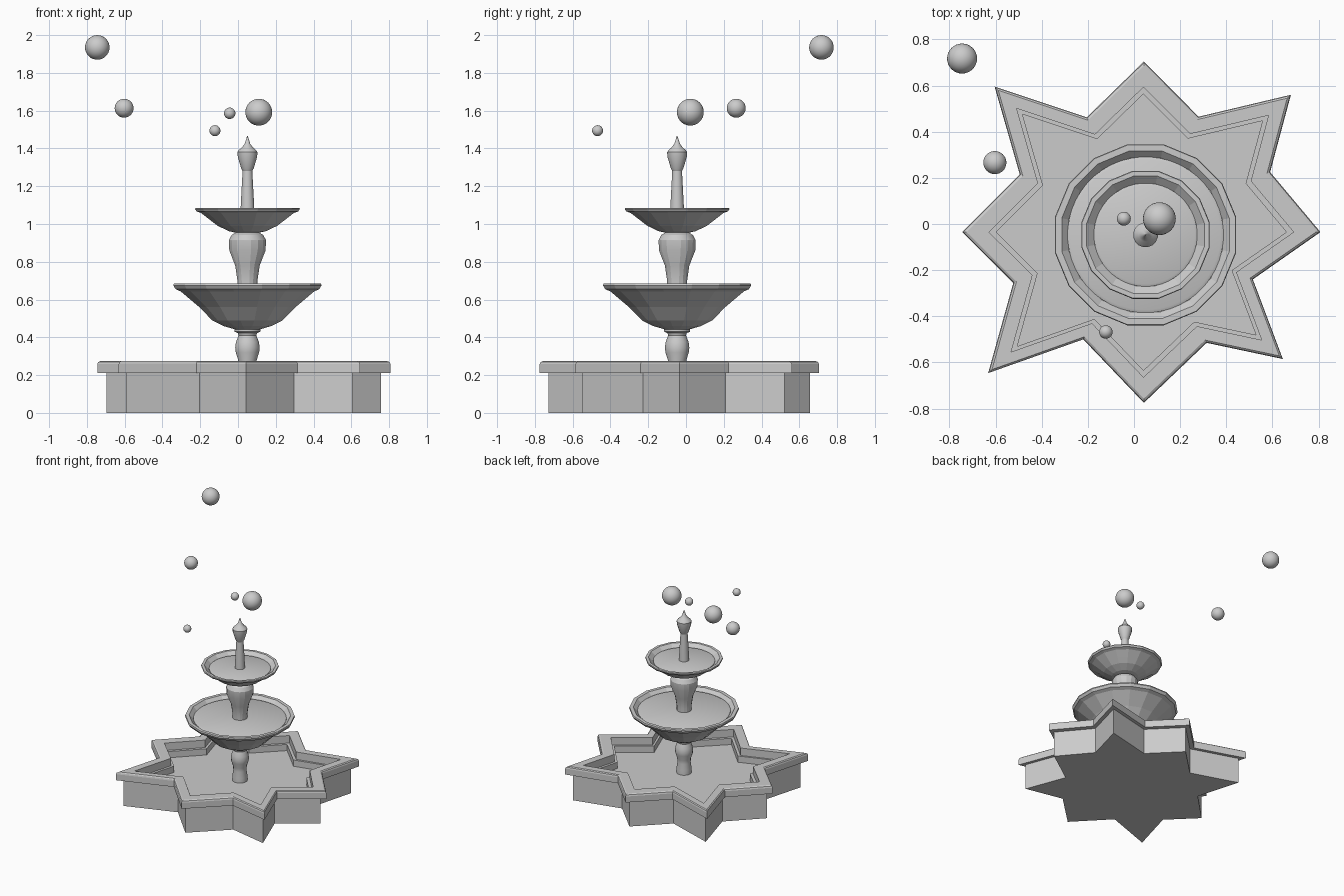
import bpy, bmesh, math

AX, AY = 0.05, -0.047      # column axis
SX, SY = 0.032, -0.035     # star centre

# outline of the eight-pointed star, tips and notches alternating
STAR = [(0.043, -0.775), (0.315, -0.515), (0.645, -0.585), (0.515, -0.24),
        (0.808, -0.035), (0.59, 0.225), (0.68, 0.56), (0.28, 0.465),
        (0.043, 0.704), (-0.205, 0.462), (-0.604, 0.595), (-0.495, 0.215),
        (-0.745, -0.035), (-0.523, -0.255), (-0.632, -0.646), (-0.22, -0.5)]


def loft(name, rings, caps=True, loop=False, smooth=None):
    """Bridge equal-length rings of points, with end caps or closed on itself."""
    bm = bmesh.new()
    vs = [[bm.verts.new(p) for p in r] for r in rings]
    n = len(vs[0])
    pairs = list(zip(vs, vs[1:])) + ([(vs[-1], vs[0])] if loop else [])
    for a, b in pairs:
        for i in range(n):
            j = (i + 1) % n
            bm.faces.new((a[i], a[j], b[j], b[i]))
    if caps and not loop:
        bm.faces.new(vs[0][::-1])
        bm.faces.new(vs[-1])
    bmesh.ops.recalc_face_normals(bm, faces=bm.faces)
    me = bpy.data.meshes.new(name)
    bm.to_mesh(me)
    bm.free()
    ob = bpy.data.objects.new(name, me)
    bpy.context.collection.objects.link(ob)
    if smooth:
        bpy.ops.object.select_all(action='DESELECT')
        ob.select_set(True)
        bpy.context.view_layer.objects.active = ob
        bpy.ops.object.shade_smooth_by_angle(angle=math.radians(smooth))
    return ob


def star(scale, z):
    return [(SX + (x - SX) * scale, SY + (y - SY) * scale, z) for x, y in STAR]


def circle(r, z, n):
    return [(AX + r * math.cos((i + 0.5) * math.tau / n),
             AY + r * math.sin((i + 0.5) * math.tau / n), z) for i in range(n)]


def lathe(name, profile, n=16, smooth=None):
    return loft(name, [circle(r, z, n) for r, z in profile], smooth=smooth)


# star-shaped pool: wall, inner ledge and floor
loft("pool_base", [star(s, z) for s, z in
     [(0.936, 0), (0.936, 0.215), (0.81, 0.215), (0.81, 0.165)]])
# overhanging lip with a rounded outer edge
loft("pool_lip", [star(s, z) for s, z in
     [(0.85, 0.21), (1, 0.21), (1, 0.258), (0.993, 0.269), (0.975, 0.275),
      (0.85, 0.275)]], loop=True)

# balusters
lathe("lower_column", [(0.055, 0.16), (0.055, 0.20), (0.048, 0.25), (0.05, 0.28),
      (0.063, 0.32), (0.066, 0.345), (0.062, 0.375), (0.048, 0.41), (0.052, 0.422),
      (0.07, 0.43), (0.07, 0.442), (0.05, 0.47)], smooth=25)
lathe("middle_column", [(0.054, 0.65), (0.054, 0.70), (0.066, 0.78), (0.098, 0.86),
      (0.1, 0.915), (0.085, 0.942), (0.06, 0.957), (0.05, 0.99)], smooth=20)
lathe("top_column", [(0.038, 1.05), (0.036, 1.10), (0.026, 1.285)], smooth=30)
lathe("finial", [(0.026, 1.28), (0.034, 1.295), (0.052, 1.355), (0.054, 1.38),
      (0.046, 1.392), (0.03, 1.405), (0.015, 1.425), (0.002, 1.465)], smooth=25)

# bowls: faceted outside, thin rim, steep inner wall
lathe("lower_bowl", [(0.06, 0.44), (0.13, 0.46), (0.19, 0.49), (0.26, 0.56),
      (0.36, 0.643), (0.388, 0.655), (0.4, 0.675), (0.397, 0.685), (0.37, 0.685),
      (0.34, 0.655)])
lathe("upper_bowl", [(0.045, 0.95), (0.1, 0.962), (0.16, 0.99), (0.2, 1.02),
      (0.25, 1.058), (0.275, 1.067), (0.283, 1.08), (0.28, 1.086), (0.26, 1.086),
      (0.225, 1.055)])
# water discs
lathe("lower_water", [(0.338, 0.65), (0.338, 0.662), (0.325, 0.668)], 48, 40)
lathe("upper_water", [(0.224, 1.05), (0.224, 1.062), (0.213, 1.067)], 48, 40)

# floating drops
DROPS = [(-0.745, 0.717, 1.935, 0.065), (-0.603, 0.266, 1.613, 0.05),
         (0.11, 0.023, 1.592, 0.071), (-0.044, 0.023, 1.586, 0.03),
         (-0.122, -0.468, 1.494, 0.029)]
for i, (x, y, z, r) in enumerate(DROPS):
    bpy.ops.mesh.primitive_uv_sphere_add(segments=32, ring_count=16, radius=r,
                                         location=(x, y, z))
    bpy.context.object.name = f"drop_{i + 1}"
    bpy.ops.object.shade_smooth()
